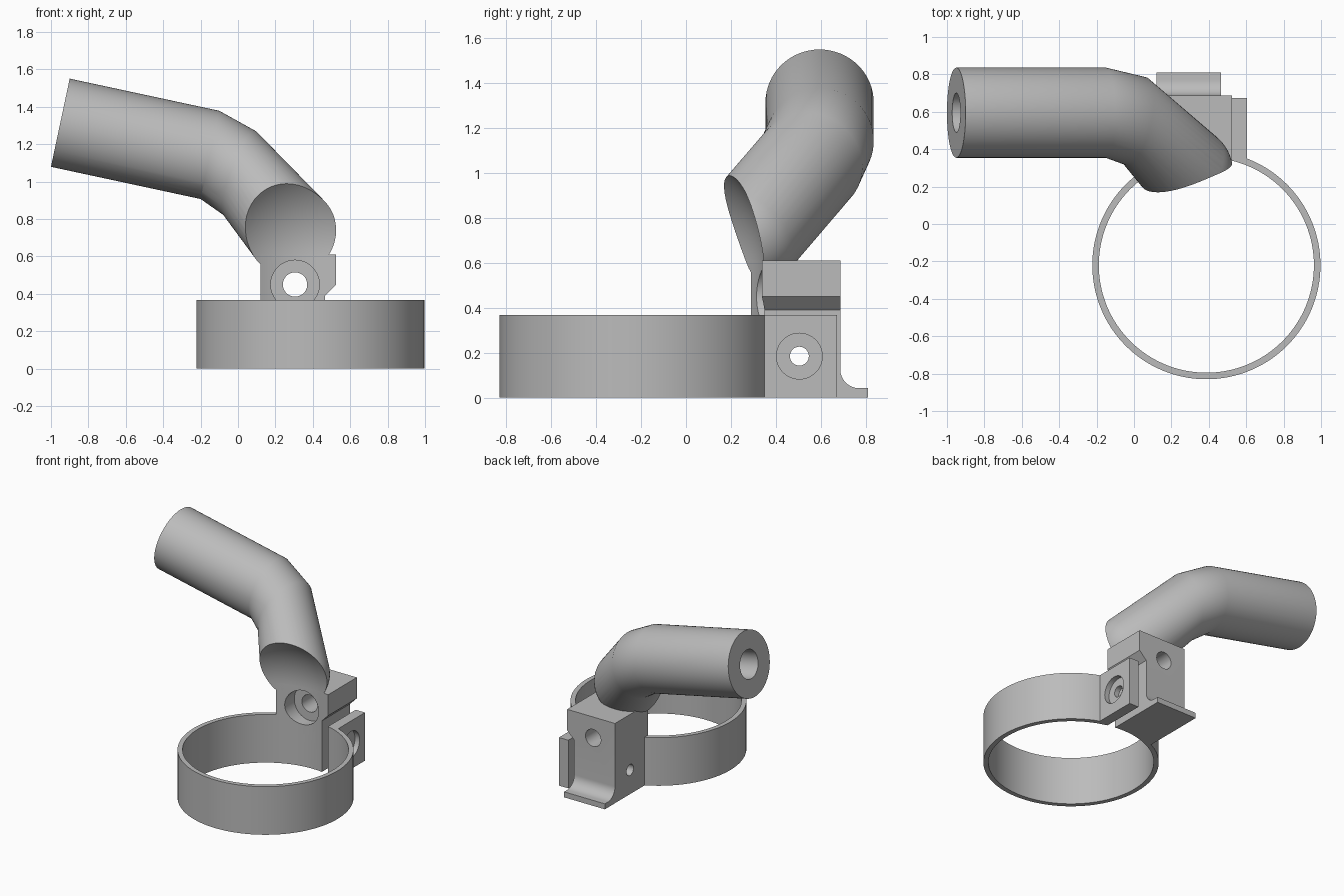
import bpy, bmesh, math
from mathutils import Vector

if "Cube" in bpy.data.objects:
    bpy.data.objects.remove(bpy.data.objects["Cube"])

grey = bpy.data.materials.new("plain grey")
grey.use_nodes = True
grey.diffuse_color = (0.5, 0.5, 0.5, 1)
grey.node_tree.nodes["Principled BSDF"].inputs["Base Color"].default_value = (0.5, 0.5, 0.5, 1)


def finish(name, bm):
    bmesh.ops.recalc_face_normals(bm, faces=bm.faces)
    mesh = bpy.data.meshes.new(name)
    bm.to_mesh(mesh)
    bm.free()
    mesh.materials.append(grey)
    obj = bpy.data.objects.new(name, mesh)
    bpy.context.collection.objects.link(obj)
    return obj


def ring(centre, normal, radius, n=64):
    """Points of a circle facing along normal."""
    turn = Vector(normal).to_track_quat('Z', 'Y')
    return [Vector(centre) + turn @ Vector((radius * math.cos(i * math.tau / n),
            radius * math.sin(i * math.tau / n), 0)) for i in range(n)]


def ball(centre, radius, n=64):
    """Points of a sphere, as stacked circles."""
    pts = []
    for k in range(1, n // 2):
        a = k * math.tau / n
        pts += ring(Vector(centre) + Vector((0, 0, radius * math.cos(a))),
                    (0, 0, 1), radius * math.sin(a), n)
    return pts


def hull(name, pts):
    bm = bmesh.new()
    for p in pts:
        bm.verts.new(p)
    res = bmesh.ops.convex_hull(bm, input=bm.verts)
    loose = [v for v in bm.verts if not v.link_faces]
    bmesh.ops.delete(bm, geom=loose, context='VERTS')
    bmesh.ops.dissolve_limit(bm, angle_limit=0.002, verts=bm.verts, edges=bm.edges)
    return finish(name, bm)


def rod(name, a, b, radius, n=64):
    axis = Vector(b) - Vector(a)
    return hull(name, ring(a, axis, radius, n) + ring(b, axis, radius, n))


def extrude(name, pts, move):
    bm = bmesh.new()
    face = bm.faces.new([bm.verts.new(p) for p in pts])
    res = bmesh.ops.extrude_face_region(bm, geom=[face])
    bmesh.ops.translate(bm, vec=move, verts=[v for v in res["geom"]
                        if isinstance(v, bmesh.types.BMVert)])
    return finish(name, bm)


def box(name, lo, hi):
    pts = [(lo[0], lo[1], lo[2]), (hi[0], lo[1], lo[2]),
           (hi[0], hi[1], lo[2]), (lo[0], hi[1], lo[2])]
    return extrude(name, pts, (0, 0, hi[2] - lo[2]))


def combine(obj, others, op):
    for other in others:
        mod = obj.modifiers.new(op, 'BOOLEAN')
        mod.operation = op
        mod.solver = 'EXACT'
        mod.object = other
        bpy.context.view_layer.objects.active = obj
        bpy.ops.object.modifier_apply(modifier=mod.name)


# Cutters: clearance capsule inside the clamp, and the bolt holes
cx, cy, inner, outer = 0.387, -0.22, 0.575, 0.61
clearance = hull("clearance_cutter", ball((cx, cy, 0.61), inner, 128)
                 + ring((cx, cy, -0.5), (0, 0, 1), inner, 128))
bore = rod("bore_cutter", (0.305, 0, 0.45), (0.305, 1, 0.45), 0.065)
bore_recess = rod("bore_recess_cutter", (0.305, 0, 0.45), (0.305, 0.43, 0.45), 0.13)
bolt = rod("bolt_cutter", (0, 0.505, 0.185), (1, 0.505, 0.185), 0.042)
bolt_recess = rod("bolt_recess_cutter", (0.565, 0.505, 0.185), (1, 0.505, 0.185), 0.102)
slot = box("slot_cutter", (0.12, 0, -0.2), (0.6, 0.9, 0.9))
pipe_bore = rod("pipe_bore_cutter", (-1.15, 0.595, 1.357), (-0.2, 0.595, 1.155), 0.105)

# Clamp ring, open where the block and tab sit
clamp_ring = rod("clamp_ring", (cx, cy, 0), (cx, cy, 0.368), outer, 128)
combine(clamp_ring, [clearance, slot], 'DIFFERENCE')

# Mounting block with a chamfered overhang above the clamp gap
profile = [(0.12, 0), (0.465, 0), (0.465, 0.39), (0.525, 0.45), (0.525, 0.61), (0.12, 0.61)]
block = extrude("mounting_block", [(x, 0.15, z) for x, z in profile], (0, 0.537, 0))

# Foot lip with a concave fillet on the back of the block
arc = [(0.772 - 0.085 * math.sin(t * math.pi / 24), 0.127 - 0.085 * math.cos(t * math.pi / 24))
       for t in range(13)]
lip = [(0.6, 0), (0.81, 0), (0.81, 0.042)] + arc + [(0.6, 0.127)]
foot = extrude("foot_lip", [(0.12, y, z) for y, z in lip], (0.345, 0, 0))
combine(block, [foot], 'UNION')
combine(block, [clearance, bore, bore_recess, bolt], 'DIFFERENCE')

# Clamp tab across the gap
tab = box("clamp_tab", (0.525, 0.2, 0), (0.604, 0.673, 0.368))
combine(tab, [clearance, bolt, bolt_recess], 'DIFFERENCE')

# Bent pipe: straight run, elbow, and a rounded end fitted to the clearance
r = 0.241
run = Vector((0.978, 0, -0.208))
start = ring((-0.95, 0.595, 1.315), run, r)
bend = ring((-0.15, 0.595, 1.143), run, r)
elbow = ring((0.01, 0.55, 1.045), (0.91, -0.21, -0.34), r)
pipe = hull("bent_pipe", start + bend)
elbow_part = hull("elbow_part", bend + elbow)
end_part = hull("end_part", elbow + ball((0.288, 0.28, 0.73), r))
combine(pipe, [elbow_part, end_part], 'UNION')
combine(pipe, [clearance, bore, bore_recess, pipe_bore], 'DIFFERENCE')

# Remove helpers and shade
for helper in (clearance, bore, bore_recess, bolt, bolt_recess, slot, pipe_bore,
               foot, elbow_part, end_part):
    bpy.data.objects.remove(helper)
for obj in (clamp_ring, block, tab, pipe):
    bpy.ops.object.select_all(action='DESELECT')
    obj.select_set(True)
    bpy.context.view_layer.objects.active = obj
    bpy.ops.object.shade_smooth_by_angle(angle=math.radians(30))
